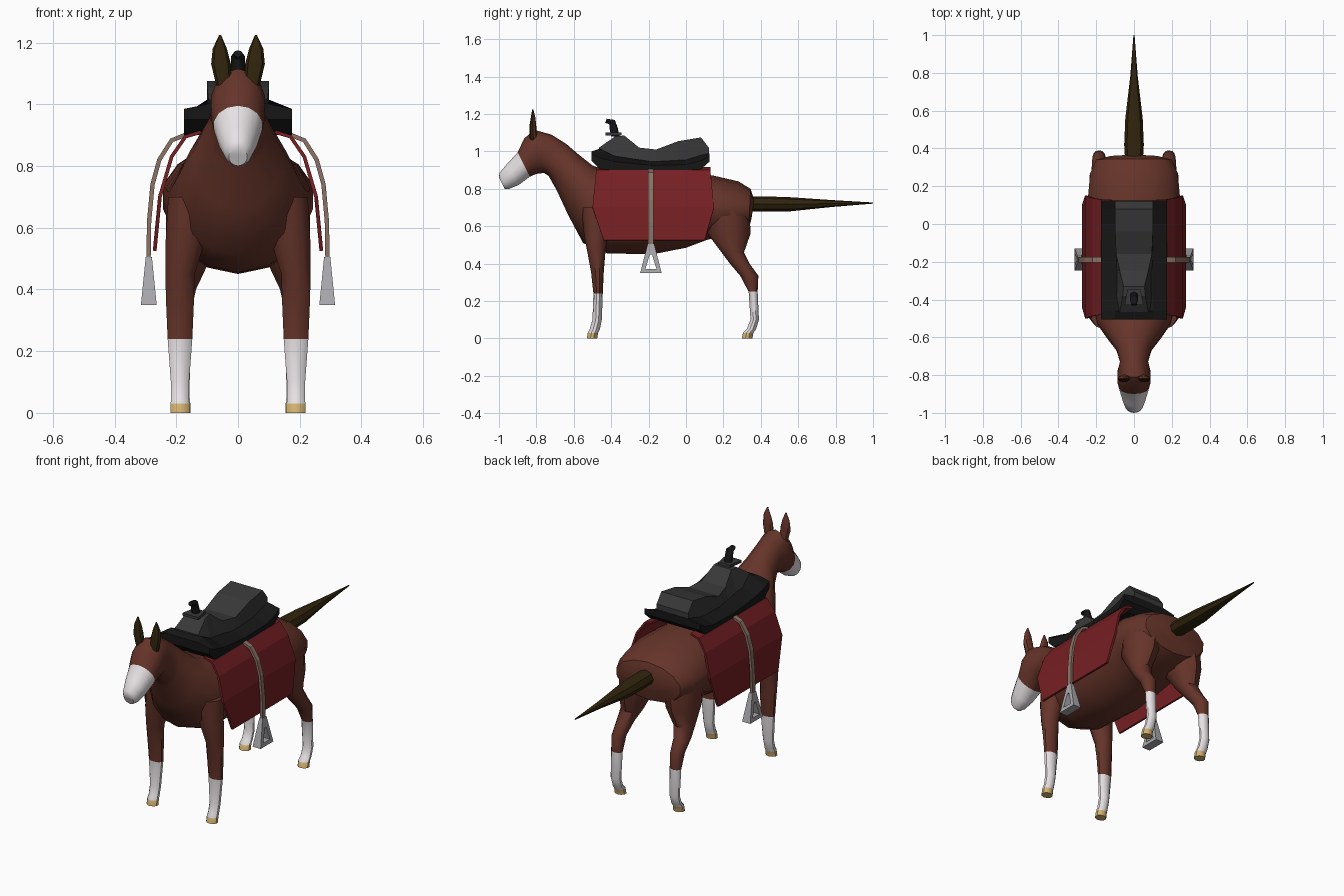
import bpy
import bmesh
import math
from mathutils import Vector

cube = bpy.data.objects.get("Cube")
if cube:
    bpy.data.objects.remove(cube)


def material(name, r, g, b):
    mat = bpy.data.materials.new(name)
    mat.use_nodes = True
    mat.diffuse_color = (r, g, b, 1)
    mat.node_tree.nodes["Principled BSDF"].inputs["Base Color"].default_value = (r, g, b, 1)
    return mat


chestnut = material("chestnut coat", .13, .034, .022)
white = material("white markings", .8, .76, .78)
hoof_tan = material("tan hoof", .66, .45, .17)
dark_hair = material("dark hair", .03, .018, .004)
red = material("red cloth", .18, .014, .017)
black = material("black leather", .008, .008, .008)
charcoal = material("charcoal leather", .04, .04, .04)
strap_tan = material("strap leather", .26, .17, .13)
steel = material("stirrup metal", .4, .4, .42)

SIDES = (("left", 1), ("right", -1))


def finish(name, bm, mats, smooth=None):
    """Turn a bmesh into a named object, smooth below the given angle."""
    bmesh.ops.recalc_face_normals(bm, faces=bm.faces[:])
    mesh = bpy.data.meshes.new(name)
    bm.to_mesh(mesh)
    bm.free()
    for mat in mats:
        mesh.materials.append(mat)
    if smooth:
        mesh.polygons.foreach_set("use_smooth", [True] * len(mesh.polygons))
        mesh.set_sharp_from_angle(angle=math.radians(smooth))
    obj = bpy.data.objects.new(name, mesh)
    bpy.context.scene.collection.objects.link(obj)
    return obj


def skin(name, rings, mats, bands=(), smooth=None):
    """Bridge closed rings of points; each band start switches to the next material."""
    bm = bmesh.new()
    loops = [[bm.verts.new(p) for p in ring] for ring in rings]
    count = len(loops[0])
    for s, (a, b) in enumerate(zip(loops, loops[1:])):
        slot = sum(s >= start for start in bands)
        for k in range(count):
            j = (k + 1) % count
            bm.faces.new((a[k], a[j], b[j], b[k])).material_index = slot
    bm.faces.new(loops[0])
    bm.faces.new(loops[-1]).material_index = len(bands)
    return finish(name, bm, mats, smooth)


def oval(x, ay, az, by, bz, width, sides):
    """Oval ring spanning two points of the side profile, with a half width in x."""
    a, b = Vector((x, ay, az)), Vector((x, by, bz))
    ring = []
    for k in range(sides):
        t = math.tau * k / sides
        ring.append((a + b) / 2 + (a - b) / 2 * math.cos(t) + Vector((width * math.sin(t), 0, 0)))
    return ring


def strip(name, rows, thickness, mat):
    """Thin draped sheet from rows of x, z, front y, back y."""
    bm = bmesh.new()
    pairs = [(bm.verts.new((x, y0, z)), bm.verts.new((x, y1, z))) for x, z, y0, y1 in rows]
    for (a, b), (c, d) in zip(pairs, pairs[1:]):
        bm.faces.new((a, b, d, c))
    obj = finish(name, bm, [mat])
    mod = obj.modifiers.new("thickness", "SOLIDIFY")
    mod.thickness = thickness
    mod.offset = 0


# Body, neck and head: top y, z, bottom y, z, half width
body = [
    (.365, .74, .35, .64, .13), (.345, .80, .335, .58, .205), (.28, .84, .25, .54, .238),
    (.15, .87, .12, .53, .25), (0, .885, 0, .485, .24), (-.2, .885, -.18, .45, .235),
    (-.4, .89, -.42, .455, .225), (-.5, .925, -.55, .51, .20), (-.57, .98, -.63, .66, .145),
    (-.64, 1.04, -.69, .79, .095), (-.72, 1.09, -.735, .87, .076), (-.81, 1.115, -.76, .885, .09),
    (-.865, 1.07, -.80, .88, .09), (-.90, .995, -.835, .865, .08), (-.96, .93, -.895, .82, .062),
    (-.997, .885, -.945, .80, .045), (-1, .86, -.97, .80, .03)]
skin("body", [oval(0, *row, 14) for row in body], [chestnut, white], (13,), 40)

# Tail
tail = [(.30, .76, .30, .68, .045), (.42, .76, .42, .68, .052), (.56, .755, .56, .68, .046),
        (.78, .74, .78, .703, .02), (1, .727, 1, .721, .003)]
skin("tail", [oval(0, *row, 8) for row in tail], [dark_hair], smooth=40)

# Legs: x, front y, back y, z, half width
front_leg = [
    (.15, -.56, -.40, .70, .08), (.172, -.545, -.42, .55, .066), (.188, -.525, -.432, .45, .05),
    (.188, -.507, -.44, .35, .047), (.188, -.495, -.445, .24, .042), (.188, -.50, -.45, .10, .031),
    (.188, -.515, -.46, .05, .03), (.188, -.525, -.47, .03, .032), (.188, -.53, -.475, 0, .033)]
hind_leg = [
    (.13, .10, .34, .70, .11), (.15, .115, .345, .56, .087), (.165, .19, .31, .46, .06),
    (.18, .235, .34, .40, .046), (.185, .29, .387, .335, .037), (.185, .335, .383, .25, .033),
    (.185, .345, .39, .10, .03), (.185, .325, .375, .05, .03), (.185, .305, .36, .03, .032),
    (.185, .298, .355, 0, .033)]
for side, sign in SIDES:
    for part, rows in (("front_leg", front_leg), ("hind_leg", hind_leg)):
        rings = [oval(sign * x, y0, z, y1, z, w, 10) for x, y0, y1, z, w in rows]
        sock = len(rows) - 5
        skin(f"{part}_{side}", rings, [chestnut, white, hoof_tan], (sock, sock + 3), 40)

# Ears, dark on their front faces
ear = [(.045, -.835, -.795, 1.06, .025), (.055, -.838, -.80, 1.13, .032),
       (.059, -.83, -.805, 1.18, .023), (.058, -.822, -.816, 1.225, .003)]
for side, sign in SIDES:
    rings = [oval(sign * x, y0, z, y1, z, w, 8) for x, y0, y1, z, w in ear]
    obj = skin(f"ear_{side}", rings, [chestnut, dark_hair], smooth=40)
    for face in obj.data.polygons:
        face.material_index = int(face.normal.y < -.1)

# Saddle skirt: y, bottom, rim, ridge
skirt = [(-.505, .95, .985, 1), (-.46, .905, .965, 1.015), (-.38, .90, .945, .975),
         (-.18, .90, .925, .945), (0, .90, .93, .955), (.08, .905, .95, .98), (.125, .945, .975, .99)]
rings = []
for y, low, rim, ridge in skirt:
    half = [(.175, low), (.175, rim), (.10, ridge)]
    section = half + [(-x, z) for x, z in reversed(half)]
    rings.append([(x, y, z) for x, z in section])
skin("saddle_skirt", rings, [black])

# Saddle seat: y, base, top, half width of the top
seat = [(-.465, .97, 1.02, .075), (-.38, .95, 1.08, .06), (-.33, .93, 1.085, .055),
        (-.25, .92, 1.02, .075), (-.16, .91, 1.01, .095), (-.04, .92, 1.055, .10),
        (.08, .95, 1.075, .10), (.122, .96, 1.02, .10)]
rings = [[(.10, y, low), (w, y, top), (-w, y, top), (-.10, y, low)] for y, low, top, w in seat]
skin("saddle_seat", rings, [charcoal])

# Saddle horn on its plate
plate = [[(-.05, -.43, z), (.05, -.43, z), (.035, -.345, z), (-.035, -.345, z)] for z in (1.085, 1.1)]
skin("horn_plate", plate, [charcoal])
horn = [(-.40, 1.08, -.355, 1.08, .023), (-.408, 1.12, -.365, 1.125, .022),
        (-.41, 1.145, -.38, 1.168, .022), (-.432, 1.153, -.424, 1.175, .014)]
skin("saddle_horn", [oval(0, *row, 8) for row in horn], [black], smooth=50)

# Blanket flaps, stirrup straps and stirrups
blanket = [(.12, .91, -.48, .13), (.17, .895, -.48, .13), (.215, .83, -.487, .137),
           (.253, .70, -.50, .15), (.27, .525, -.44, .10)]
strap = [(.16, .905), (.215, .883), (.255, .82), (.277, .74), (.288, .62), (.29, .49)]
outer = [(-.205, .505), (-.17, .505), (-.13, .35), (-.245, .35)]
inner = [(-.193, .45), (-.182, .45), (-.158, .372), (-.217, .372)]
for side, sign in SIDES:
    strip(f"blanket_{side}", [(sign * x, *rest) for x, *rest in blanket], .012, red)
    strip(f"stirrup_strap_{side}", [(sign * x, z, -.203, -.175) for x, z in strap], .014, strap_tan)

    # Triangular frame that widens toward the footrest
    bm = bmesh.new()
    loops = []
    for points, face in ((outer, -1), (outer, 1), (inner, 1), (inner, -1)):
        loops.append([bm.verts.new((sign * .289 + face * (.01 + (.505 - z) * .1), y, z))
                      for y, z in points])
    for a, b in zip(loops, loops[1:] + loops[:1]):
        for k in range(4):
            j = (k + 1) % 4
            bm.faces.new((a[k], a[j], b[j], b[k]))
    finish(f"stirrup_{side}", bm, [steel])
